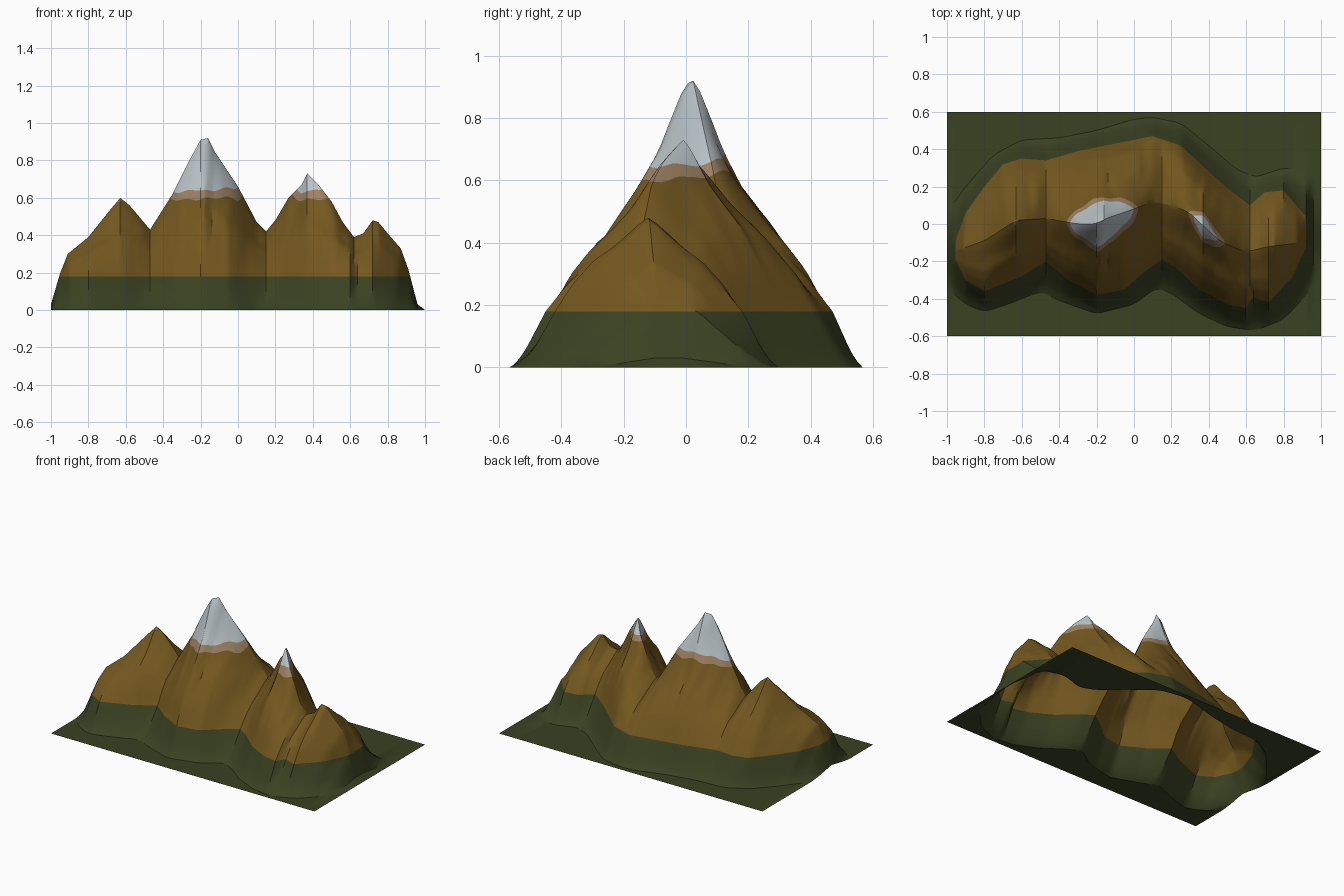
import bpy, bmesh, math
from mathutils import Vector, noise

cube = bpy.data.objects.get("Cube")
if cube:
    bpy.data.objects.remove(cube, do_unlink=True)

TREE_LINE = .18

# Ridge skyline (x, z) and ridge position (x, y)
SKYLINE = [(-1, .03), (-.95, .2), (-.91, .3), (-.8, .39), (-.68, .54), (-.63, .6), (-.58, .56),
           (-.47, .43), (-.35, .62), (-.26, .8), (-.2, .91), (-.16, .92), (-.12, .84), (0, .66),
           (.1, .47), (.15, .42), (.2, .48), (.27, .6), (.34, .67), (.37, .73), (.43, .67),
           (.5, .58), (.56, .47), (.62, .39), (.67, .41), (.72, .48), (.75, .47), (.8, .41),
           (.87, .33), (.91, .22), (.96, .03), (1, 0)]
CREST = [(-1, -.16), (-.8, -.09), (-.63, .02), (-.47, .03), (-.3, 0), (-.2, 0), (-.15, .03),
         (0, .08), (.1, .12), (.2, .1), (.3, .06), (.37, -.01), (.47, -.1), (.6, -.15),
         (.72, -.12), (.9, -.1), (1, -.08)]

# Where the slopes cross the tree line, front and back (x, y)
FRONT_TREES = [(-1, -.16), (-.95, -.2), (-.9, -.3), (-.8, -.36), (-.6, -.28), (-.47, -.2),
               (-.35, -.3), (-.2, -.38), (-.05, -.35), (.05, -.26), (.15, -.19), (.22, -.23),
               (.35, -.35), (.5, -.43), (.6, -.45), (.63, -.39), (.72, -.42), (.85, -.28),
               (.92, -.12), (1, -.08)]
BACK_TREES = [(-1, -.14), (-.95, -.08), (-.9, .06), (-.8, .2), (-.7, .32), (-.6, .35), (-.47, .34),
              (-.3, .39), (-.1, .43), (.1, .47), (.25, .42), (.4, .28), (.5, .19), (.62, .1),
              (.7, .17), (.8, .18), (.9, .06), (1, -.06)]

# Where the slopes meet the flat ground, front and back (x, y)
FRONT_FOOT = [(-1, -.34), (-.9, -.43), (-.8, -.47), (-.65, -.42), (-.5, -.36), (-.4, -.41),
              (-.2, -.48), (0, -.43), (.12, -.34), (.2, -.37), (.35, -.48), (.5, -.55),
              (.65, -.57), (.8, -.51), (.95, -.35), (1, -.28)]
BACK_FOOT = [(-1, .06), (-.9, .2), (-.75, .37), (-.6, .45), (-.4, .46), (-.2, .5), (0, .56),
             (.1, .57), (.25, .54), (.4, .42), (.55, .29), (.65, .25), (.8, .3), (.95, .28), (1, .2)]

# Slope shapes: high peaks, low shoulders, and grass below the tree line
PEAK_SLOPE = [(0, 1), (.05, .96), (.14, .84), (.25, .69), (.42, .54), (.65, .37), (.84, .21), (1, 0)]
SHOULDER_SLOPE = [(0, 1), (.1, .94), (.2, .86), (.4, .69), (.6, .55), (.8, .32), (1, 0)]
GRASS_SLOPE = [(0, 1), (.5, .4), (.75, .14), (1, 0)]


def lookup(curve, t):
    for (a, p), (b, q) in zip(curve, curve[1:]):
        if t <= b:
            return p + (q - p) * (t - a) / (b - a)
    return curve[-1][1]


def soft(curve, x):
    """Lookup with rounded corners."""
    samples = [min(max(x + d * .015, -1), 1) for d in range(-2, 3)]
    return sum(lookup(curve, s) for s in samples) / len(samples)


def half_section(x, trees, foot, edge):
    """Points down one side of the ridge, from crest to the border."""
    top, crest = lookup(SKYLINE, x), soft(CREST, x)
    line = min(TREE_LINE, top)
    y_trees, y_foot = lookup(trees, x), soft(foot, x)
    roundness = min(max((.9 - top) / .4, 0), 1)
    points = []
    for i in range(19):
        u = i / 18
        y = crest + (y_trees - crest) * u
        peak, shoulder = lookup(PEAK_SLOPE, u), lookup(SHOULDER_SLOPE, u)
        z = line + (top - line) * (peak + (shoulder - peak) * roundness)
        gully = noise.noise(Vector((x * 9, y * 3, 2))) + .6 * noise.noise(Vector((x * 24, y * 8, 5)))
        z += .05 * (top - line) * math.sin(math.pi * u) * gully
        points.append(Vector((x, y, z)))
    for i in range(1, 7):
        u = i / 6
        points.append(Vector((x, y_trees + (y_foot - y_trees) * u, line * lookup(GRASS_SLOPE, u))))
    points.append(Vector((x, edge, 0)))
    return points


# Terrain sheet, one cross-section per column
columns = sorted({round(i / 50, 2) for i in range(-50, 51)} | {x for x, z in SKYLINE})
bm = bmesh.new()
rows = []
for x in columns:
    front = half_section(x, FRONT_TREES, FRONT_FOOT, -.6)
    back = half_section(x, BACK_TREES, BACK_FOOT, .6)
    rows.append([bm.verts.new(p) for p in front[:0:-1] + back])
for left, right in zip(rows, rows[1:]):
    for j in range(len(left) - 1):
        bm.faces.new((left[j], right[j], right[j + 1], left[j + 1]))


# Colour borders are cut into the sheet; snow borders ripple around the peaks
def ripple(p):
    return .018 * math.sin(p.x * 38 + 1) * math.cos(p.y * 16) - .3 * max(p.y, 0)


def cut(height):
    bmesh.ops.bisect_plane(bm, geom=bm.verts[:] + bm.edges[:] + bm.faces[:], dist=1e-5,
                           plane_co=(0, 0, height), plane_no=(0, 0, 1))


SCREE, SNOW = .595, .64
cut(TREE_LINE)
for v in bm.verts:
    v.co.z += ripple(v.co)
cut(SCREE)
cut(SNOW)
for f in bm.faces:
    z = f.calc_center_median().z
    f.material_index = 3 if z > SNOW else 2 if z > SCREE else 1
for v in bm.verts:
    v.co.z -= ripple(v.co)
for f in bm.faces:
    if f.calc_center_median().z < TREE_LINE:
        f.material_index = 0

mesh = bpy.data.meshes.new("mountain_range")
bm.to_mesh(mesh)
bm.free()
mountains = bpy.data.objects.new("mountain_range", mesh)
bpy.context.collection.objects.link(mountains)

# Materials
for name, rgb in (("forest_green", (.042, .054, .016)), ("rock_brown", (.175, .098, .014)),
                  ("scree_tan", (.34, .22, .125)), ("snow_white", (.49, .55, .58))):
    mat = bpy.data.materials.new(name)
    mat.use_nodes = True
    mat.diffuse_color = (*rgb, 1)
    mat.node_tree.nodes["Principled BSDF"].inputs["Base Color"].default_value = (*rgb, 1)
    mesh.materials.append(mat)

bpy.context.view_layer.objects.active = mountains
mountains.select_set(True)
bpy.ops.object.shade_smooth_by_angle(angle=math.radians(30))
